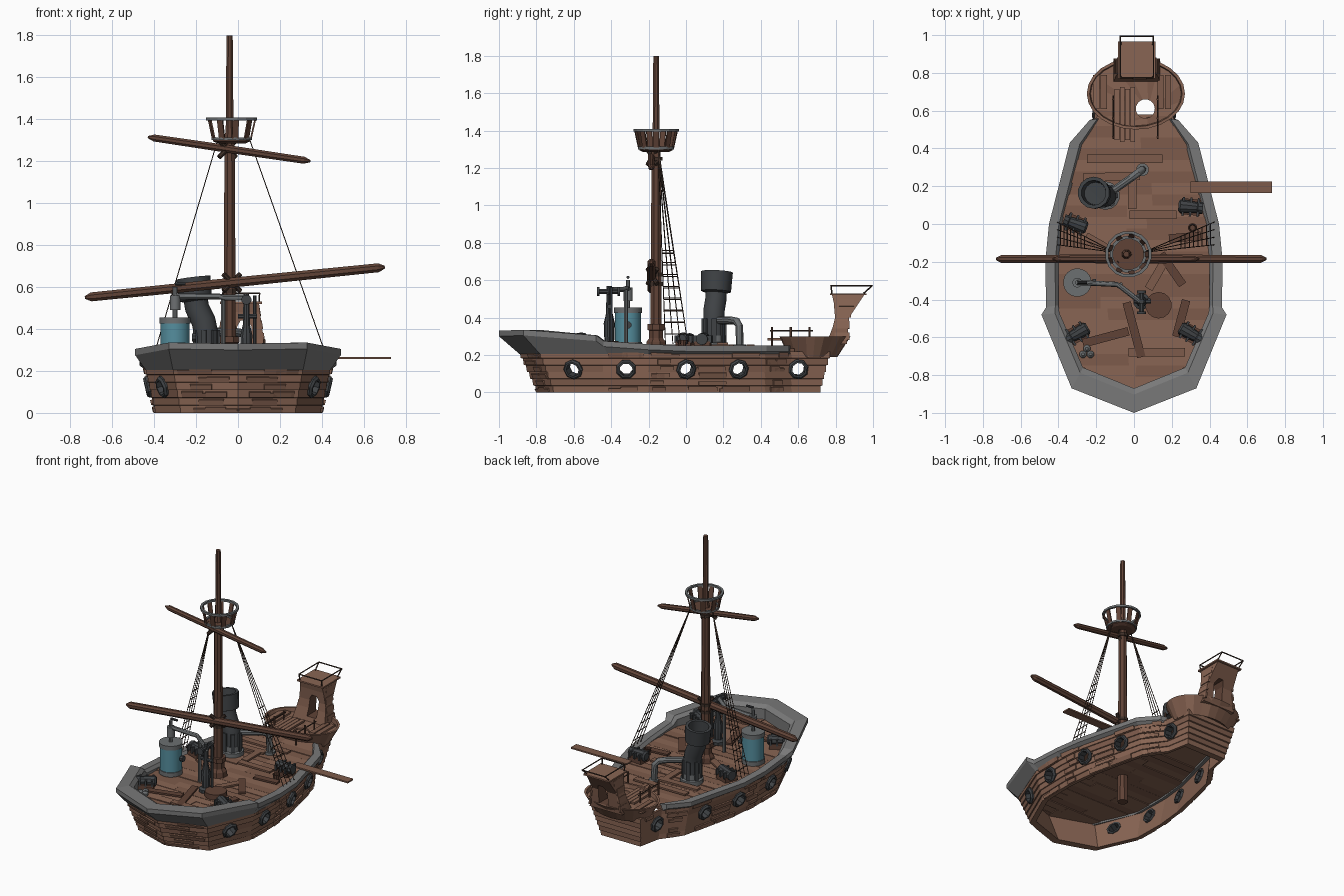
import bpy, bmesh, math, random
from mathutils import Vector, Matrix, Euler

random.seed(4)
if "Cube" in bpy.data.objects:
    bpy.data.objects.remove(bpy.data.objects["Cube"])

COLOURS = {"wood": (0.25, 0.13, 0.087), "worn_wood": (0.205, 0.105, 0.07), "dark_wood": (0.115, 0.055, 0.037),
           "rail_grey": (0.19, 0.19, 0.19), "iron": (0.05, 0.055, 0.06), "steel": (0.15, 0.16, 0.165),
           "teal": (0.09, 0.27, 0.34), "rope": (0.05, 0.03, 0.022)}
MATS = {}
for key, rgb in COLOURS.items():
    m = MATS[key] = bpy.data.materials.new(key)
    m.use_nodes = True
    m.diffuse_color = (*rgb, 1)
    m.node_tree.nodes["Principled BSDF"].inputs["Base Color"].default_value = (*rgb, 1)
KEYS = list(COLOURS)
PLANKS = ["wood", "wood", "worn_wood"]


class Part:
    """Collects simple solids into one named object."""
    def __init__(self, name):
        self.name, self.bm = name, bmesh.new()

    def loft(self, rings, mat, wrap=False):
        vs = [[self.bm.verts.new(p) for p in r] for r in rings]
        n = len(vs[0])
        pairs = list(zip(vs, vs[1:])) + ([(vs[-1], vs[0])] if wrap else [])
        faces = [[a[j], a[(j + 1) % n], b[(j + 1) % n], b[j]] for a, b in pairs for j in range(n)]
        for f in faces + ([] if wrap else [vs[0][::-1], vs[-1]]):
            pick = mat if isinstance(mat, str) else random.choice(mat)
            self.bm.faces.new(f).material_index = KEYS.index(pick)

    def lathe(self, base, axis, profile, mat, n=12, wrap=False):
        q = Vector((0, 0, 1)).rotation_difference(Vector(axis))
        turn = [(math.cos(a), math.sin(a)) for a in (math.tau * (j + .5) / n for j in range(n))]
        self.loft([[Vector(base) + q @ Vector((r * c, r * s, h)) for c, s in turn] for r, h in profile], mat, wrap)

    def rod(self, a, b, r, mat, r2=None, n=8):
        d = Vector(b) - Vector(a)
        self.lathe(a, d, [(r, 0), (r if r2 is None else r2, d.length)], mat, n)

    def tube(self, pts, r, mat, n=10):
        pts, rings = [Vector(p) for p in pts], []
        for i, p in enumerate(pts):
            d = pts[min(i + 1, len(pts) - 1)] - pts[max(i - 1, 0)]
            q = Vector((0, 0, 1)).rotation_difference(d)
            rings.append([p + q @ Vector((r * math.cos(math.tau * j / n), r * math.sin(math.tau * j / n), 0)) for j in range(n)])
        self.loft(rings, mat)

    def box(self, c, size, mat, rot=(0, 0, 0)):
        mx = Matrix.Translation(c) @ Euler(rot).to_matrix().to_4x4()
        x, y, z = (s / 2 for s in size)
        self.loft([[mx @ Vector(p + (h,)) for p in ((-x, -y), (x, -y), (x, y), (-x, y))] for h in (-z, z)], mat)

    def done(self, smooth=False):
        bmesh.ops.recalc_face_normals(self.bm, faces=self.bm.faces)
        me = bpy.data.meshes.new(self.name)
        self.bm.to_mesh(me)
        for k in KEYS:
            me.materials.append(MATS[k])
        ob = bpy.data.objects.new(self.name, me)
        bpy.context.collection.objects.link(ob)
        if smooth:
            bpy.ops.object.select_all(action='DESELECT')
            ob.select_set(True)
            bpy.context.view_layer.objects.active = ob
            bpy.ops.object.shade_smooth_by_angle(angle=math.radians(35))
        return ob


# Hull: open-bottomed planked shell, stations from bow to stern
LOW = [(0, -.79), (.27, -.7), (.39, -.43), (.395, -.2), (.375, 0), (.28, .42), (.18, .56), (.15, .71)]
TOP = [(0, -.89), (.31, -.78), (.44, -.45), (.445, -.2), (.425, 0), (.32, .42), (.21, .56), (.19, .77)]
HULL_H = .22


def skin(i, t):
    return Vector((*Vector(LOW[i]).lerp(Vector(TOP[i]), t), t * HULL_H))


def mirrored(half):
    return half + [Vector((-p[0], *p[1:])) for p in half[:0:-1]]


def hull_ring(t, k):
    return mirrored([Vector((p.x * k, p.y * k, p.z)) for p in (skin(i, t) for i in range(len(LOW)))])


hull = Part("hull")
rings, strakes = [], 6
for s in range(strakes):
    rings += [hull_ring(s / strakes, 1.012), hull_ring((s + .95) / strakes, 1)]
hull.loft(rings + [hull_ring(1, .95), hull_ring(0, .95)], PLANKS, wrap=True)
hull_ob = hull.done()

# Portholes: iron rings around real openings
ports, cutter = Part("portholes"), Part("porthole_cutter")
PORT_Y = (-.6, -.32, 0, .28, .6)
for y in PORT_Y:
    i = max(k for k in range(len(TOP) - 1) if skin(k, .57).y <= y)
    a, b = skin(i, .57), skin(i + 1, .57)
    p = a.lerp(b, (y - a.y) / (b.y - a.y))
    nrm = (b - a).cross(skin(i, 1) - skin(i, 0)).normalized()
    for side in (1, -1):
        c, d = Vector((side * p.x, p.y, p.z)), Vector((side * nrm.x, nrm.y, nrm.z))
        ports.lathe(c, d, [(.036, -.035), (.05, -.035), (.055, .012), (.046, .022), (.036, .022)], "iron", 8, True)
        cutter.lathe(c, d, [(.037, -.07), (.037, .07)], "iron", 8)
ports.done()
cut_ob = cutter.done()
cut_ob.hide_render = True
cut_ob.hide_set(True)
mod = hull_ob.modifiers.new("openings", 'BOOLEAN')
mod.object, mod.operation, mod.solver = cut_ob, 'DIFFERENCE', 'EXACT'

# Uneven boards nailed along the hull sides
boards = Part("hull_boards")
for _ in range(90):
    i, s, u = random.randrange(len(TOP) - 1), random.randrange(strakes), random.uniform(0, .6)
    t0, t1 = (s + .1) / strakes, (s + random.uniform(.6, .95)) / strakes
    quad = [skin(i, t).lerp(skin(i + 1, t), v) for t, v in ((t0, u), (t0, u + .35), (t1, u + .35), (t1, u))]
    ys = [q.y for q in quad]
    if .2 < s / strakes + .1 < .85 and any(min(ys) - .06 < y < max(ys) + .06 for y in PORT_Y):
        continue
    off = (quad[1] - quad[0]).cross(quad[3] - quad[0]).normalized() * .011
    for side in (1, -1):
        boards.loft([[Vector((side * (q.x + o.x), q.y + o.y, q.z + o.z)) for q in quad] for o in (off * 0, off)], PLANKS)
boards.done()

# Grey bulwark, flared and raised at the bow
OUT = [(0, -1, .33), (.33, -.87, .335), (.49, -.48, .305), (.465, -.44, .275), (.47, -.2, .258), (.45, 0, .25), (.34, .43, .25), (.235, .55, .25)]
FOOT = TOP[:3] + [(.442, -.42)] + TOP[3:7]
DECK = [(0, -.87), (.27, -.76), (.395, -.47), (.4, -.43), (.4, -.2), (.38, 0), (.27, .42), (.18, .56)]
path = []
for (ox, oy, oz), (fx, fy), (dx, dy) in zip(OUT, FOOT, DECK):
    path.append([Vector(p) for p in ((fx, fy, .205), (ox, oy, oz - .03), (ox, oy, oz), (.25 * ox + .75 * dx, .25 * oy + .75 * dy, oz), (dx, dy, oz - .02), (dx, dy, .205))])
mirror_path = [[Vector((-p.x, p.y, p.z)) for p in sec] for sec in path[:0:-1]]
bulwark = Part("bulwark")
bulwark.loft(mirror_path + path, "rail_grey")
bulwark.done()


# Deck planks laid across the hull
def half_width(y):
    for (xa, ya), (xb, yb) in zip(DECK, DECK[1:]):
        if ya <= y <= yb:
            return xa + (xb - xa) * (y - ya) / (yb - ya) + .015
    return .19


deck = Part("deck")
rows = 24
for k in range(rows):
    y0, y1 = (-.87 + 1.45 * (k + e) / rows for e in (0, 1))
    w0, w1, mid = half_width(y0), half_width(y1), random.uniform(-.5, .5)
    for l, r in ((-1, mid), (mid, 1)):
        z = .236 + random.uniform(-.004, .004)
        deck.loft([[(l * w0, y0, h), (r * w0, y0, h), (r * w1, y1, h), (l * w1, y1, h)] for h in (z - .02, z)], PLANKS)
deck.done()

loose = Part("loose_planks")
for x, y, length, deg in ((-.05, .345, .4, 0), (-.01, .17, .18, 90), (-.12, .25, .3, 2), (.2, -.24, .2, 125), (.12, -.27, .17, 60), (.27, -.07, .17, 5), (0, -.56, .3, 105),
                          (-.15, -.6, .25, 15), (.25, -.5, .2, 75), (.12, -.68, .3, 0), (-.16, -.12, .22, 150), (.1, .05, .25, 0)):
    loose.box((x, y, .25), (length, .045, .012), "dark_wood" if deg % 2 else "worn_wood", (0, 0, math.radians(deg)))
loose.box((.515, .195, .262), (.43, .06, .01), "worn_wood")
loose.done()

# Round stern platform with a hatch, and its walkway
stern = Part("stern_platform")
rim = []
for cx, cy, rx, ry, z in ((.01, .68, .2, .13, .19), (.01, .69, .26, .19, .3), (.01, .69, .245, .175, .3), (.01, .69, .24, .17, .272),
                          (.06, .61, .05, .05, .272), (.06, .61, .05, .05, .26), (.01, .68, .19, .12, .2)):
    rim.append([(cx + rx * math.cos(math.tau * j / 24), cy + ry * math.sin(math.tau * j / 24), z) for j in range(24)])
stern.loft(rim, PLANKS, wrap=True)
for k in range(4):
    stern.box((-.09 + k * .028, .58, .285), (.025, .27 + .02 * (k % 2), .014), PLANKS)
for x in (-.2, -.16, .14, .18):
    stern.box((x, .7, .278), (.033, .18, .012), PLANKS)
for x in (-.11, .125):
    for y in (.46, .56, .66):
        stern.rod((x, y, .25), (x, y, .35), .006, "dark_wood", n=6)
    stern.rod((x, .45, .33), (x, .68, .33), .004, "rope", n=6)
stern.done()

# Small leaning hut at the stern with an open arch, and a roof railing
hut = Part("stern_hut")


def hut_ring(hw, y0, y1, z):
    return [(.015 - hw, y0, z), (.015 + hw, y0, z), (.015 + hw, y1, z), (.015 - hw, y1, z)]


LEVELS = ((.125, .75, .86, .26), (.11, .785, .868, .35), (.1, .797, .872, .4), (.09, .79, .925, .48), (.085, .78, .955, .525))
hut.loft([hut_ring(*l) for l in LEVELS], PLANKS)
hut_ob = hut.done()
arch = Part("hut_arch_cutter")
arch.loft([[(.03 + dx, y, z) for dx, z in ((-.035, .3), (.035, .3), (.035, .41), (.018, .44), (-.018, .44), (-.035, .41))] for y in (.6, 1.1)], "dark_wood")
arch_ob = arch.done()
arch_ob.hide_render = True
arch_ob.hide_set(True)
mod = hut_ob.modifiers.new("arch", 'BOOLEAN')
mod.object, mod.operation, mod.solver = arch_ob, 'DIFFERENCE', 'EXACT'

trim = Part("hut_trim")
trim.loft([hut_ring(.1, .77, .965, z) for z in (.52, .53)], "wood")
base, head = hut_ring(.085, .78, .95, .53), hut_ring(.088, .775, .995, .57)
for j in range(4):
    trim.rod(base[j], head[j], .004, "rope", n=6)
    trim.rod(head[j], head[(j + 1) % 4], .004, "rope", n=6)
for z in (.3, .36, .42, .48):
    for side in (-1, 1):
        trim.box((.015 + side * (.118 - (z - .28) * .16), .835 + max(0, z - .4) * .3, z), (.012, .08, .04), PLANKS, (0, side * -.15, 0))
trim.done()

# Mast, collar and crossed yards
MX, MY = -.04, -.16
mast = Part("mast")
mast.lathe((MX, MY, 0), (0, 0, 1), [(.034, .03), (.03, .7), (.026, 1.3), (.02, 1.36), (.016, 1.8)], "dark_wood", 8)
mast.lathe((MX, MY, .23), (0, 0, 1), [(.06, 0), (.055, .04), (.04, .06), (.04, .1), (.05, .105), (.05, .135)], "dark_wood", 8)
for z in (.57, .62, 1.24):
    mast.lathe((MX, MY, z), (0, 0, 1), [(.036, 0), (.036, .02)], "rope", 8)
mast.done()
yards = Part("yards")
for a, b, r in (((-.73, -.185, .55), (.7, -.185, .695), .023), ((-.43, -.185, 1.315), (.345, -.185, 1.2), .018)):
    length = (Vector(b) - Vector(a)).length
    yards.lathe(a, Vector(b) - Vector(a), [(r * .3, 0), (r, .03), (r * 1.1, length / 2), (r, length - .03), (r * .3, length)], "dark_wood", 8)
    mid = Vector(a).lerp(Vector(b), .49)
    for s in (-1, 1):
        yards.rod(mid + Vector((-.04, -.02, -.04 * s)), mid + Vector((.04, .03, .04 * s)), .012, "rope")
yards.done()

# Lookout basket
nest = Part("lookout_basket")
C = Vector((-.03, -.16, 0))
nest.lathe(C + Vector((0, 0, 1.285)), (0, 0, 1), [(.07, 0), (.092, .01), (.092, .02)], "dark_wood", 12)
for r, z in ((.12, 1.395), (.094, 1.3)):
    nest.lathe(C + Vector((0, 0, z)), (0, 0, 1), [(r - .012, 0), (r + .004, 0), (r + .004, .014), (r - .012, .014)], "steel", 16, True)
for k in range(9):
    d = Vector((math.cos(math.tau * k / 9), math.sin(math.tau * k / 9), 0))
    nest.box(C + d * .101 + Vector((0, 0, 1.35)), (.008, .03, .1), "dark_wood", (0, .22, math.tau * k / 9))
nest.done()

# Shrouds and rope rungs
shrouds = Part("shrouds")
for top, foot in (((-.1, -.15, 1.29), -.405), ((.05, -.15, 1.32), .425)):
    lines = [(Vector(top), Vector((foot, y, .26))) for y in (-.11, -.07, -.03, .01)]
    for a, b in lines:
        shrouds.rod(b, a, .0025, "rope", n=5)
    for k in range(8):
        f = .05 + k * .06
        shrouds.rod(lines[0][1].lerp(lines[0][0], f), lines[-1][1].lerp(lines[-1][0], f), .003, "rope", n=5)
shrouds.done()

# Teal tank with bands, pipe and pump
tank = Part("tank")
T = (-.3, -.31, .24)
tank.lathe(T, (0, 0, 1), [(.07, 0), (.07, .21)], "teal", 20)
for z in (0, .185):
    tank.lathe((T[0], T[1], T[2] + z), (0, 0, 1), [(.075, 0), (.075, .03)], "steel", 20)
tank.rod((-.3, -.31, .45), (-.3, -.31, .6), .012, "steel")
tank.rod((-.3, -.31, .49), (-.3, -.31, .56), .026, "steel", n=12)
tank.rod((-.3, -.31, .615), (-.25, -.31, .615), .008, "iron")
tank.rod((-.22, -.31, .36), (-.2, -.31, .36), .02, "iron")
tank.done(True)
pump = Part("pump")
pump.tube([(-.3, -.31, .555), (-.09, -.32, .555), (-.06, -.34, .55), (.03, -.41, .55), (.05, -.41, .52)], .014, "steel")
pump.lathe((.04, -.41, .24), (0, 0, 1), [(.045, 0), (.045, .02), (.026, .03), (.03, .13), (.018, .18), (.014, .33)], "iron", 10)
pump.rod((.04, -.47, .54), (.04, -.36, .54), .014, "iron")
pump.rod((.0, -.41, .46), (.09, -.41, .46), .012, "iron")
for y in (-.47, -.41, -.36):
    pump.lathe((.04, y - .007, .54), (0, 1, 0), [(.024, 0), (.024, .014)], "iron")
pump.rod((.08, -.4, .24), (.08, -.4, .56), .009, "iron")
pump.rod((-.07, -.32, .24), (-.07, -.32, .55), .011, "steel")
pump.lathe((.13, -.43, .24), (0, 0, 1), [(.07, 0), (.07, .035)], "dark_wood", 14)
pump.done(True)

# Bent chimney with a hollow cap and a side pipe
chimney = Part("chimney")
chimney.lathe((-.15, .15, .235), (0, 0, 1), [(.075, 0), (.075, .03), (.06, .035), (.06, .07)], "steel", 14)
chimney.tube([(-.15, .15, .24), (-.15, .15, .37), (-.165, .15, .44), (-.195, .16, .5), (-.205, .16, .56)], .058, "iron", 14)
chimney.lathe((-.2, .16, .53), (-.12, .05, 1), [(.05, 0), (.08, .01), (.085, .115), (.066, .115), (.06, .03)], "iron", 14)
for k in range(7):
    a = math.tau * k / 7
    chimney.box((-.15 + .06 * math.cos(a), .15 + .06 * math.sin(a), .33), (.01, .025, .13), "iron", (0, 0, a))
chimney.tube([(-.12, .17, .385), (-.02, .24, .385), (.02, .27, .38), (.04, .285, .355), (.045, .288, .235)], .021, "steel")
chimney.lathe((.045, .288, .235), (0, 0, 1), [(.034, 0), (.034, .02)], "steel")
chimney.done(True)

# Banded guns on low carriages, and loose shot
guns = Part("deck_guns")
for x, y, deg in ((-.31, 0, -20), (.3, .09, -5), (.3, -.58, -30), (-.3, -.58, 30)):
    a = math.radians(deg)
    d = Vector((math.cos(a), math.sin(a), 0)) * math.copysign(1, x)
    c = Vector((x, y, .285))
    guns.lathe(c - d * .065, d, [(.025, 0), (.036, .01), (.034, .05), (.028, .1), (.032, .105), (.032, .13)], "iron", 10)
    guns.box(c - Vector((0, 0, .03)), (.1, .085, .035), "dark_wood", (0, 0, a))
    for e in (-.04, 0, .04):
        guns.box(c + d * e, (.012, .1, .04), "iron", (0, 0, a))
for x, y in ((-.27, -.69), (-.23, -.69), (-.25, -.66)):
    guns.lathe((x, y, .236), (0, 0, 1), [(.008, 0), (.02, .012), (.02, .026), (.008, .038)], "steel", 8)
guns.lathe((.31, -.02, .236), (0, 0, 1), [(.018, 0), (.025, .045), (.019, .045), (.014, .01)], "dark_wood", 10)
guns.done()
